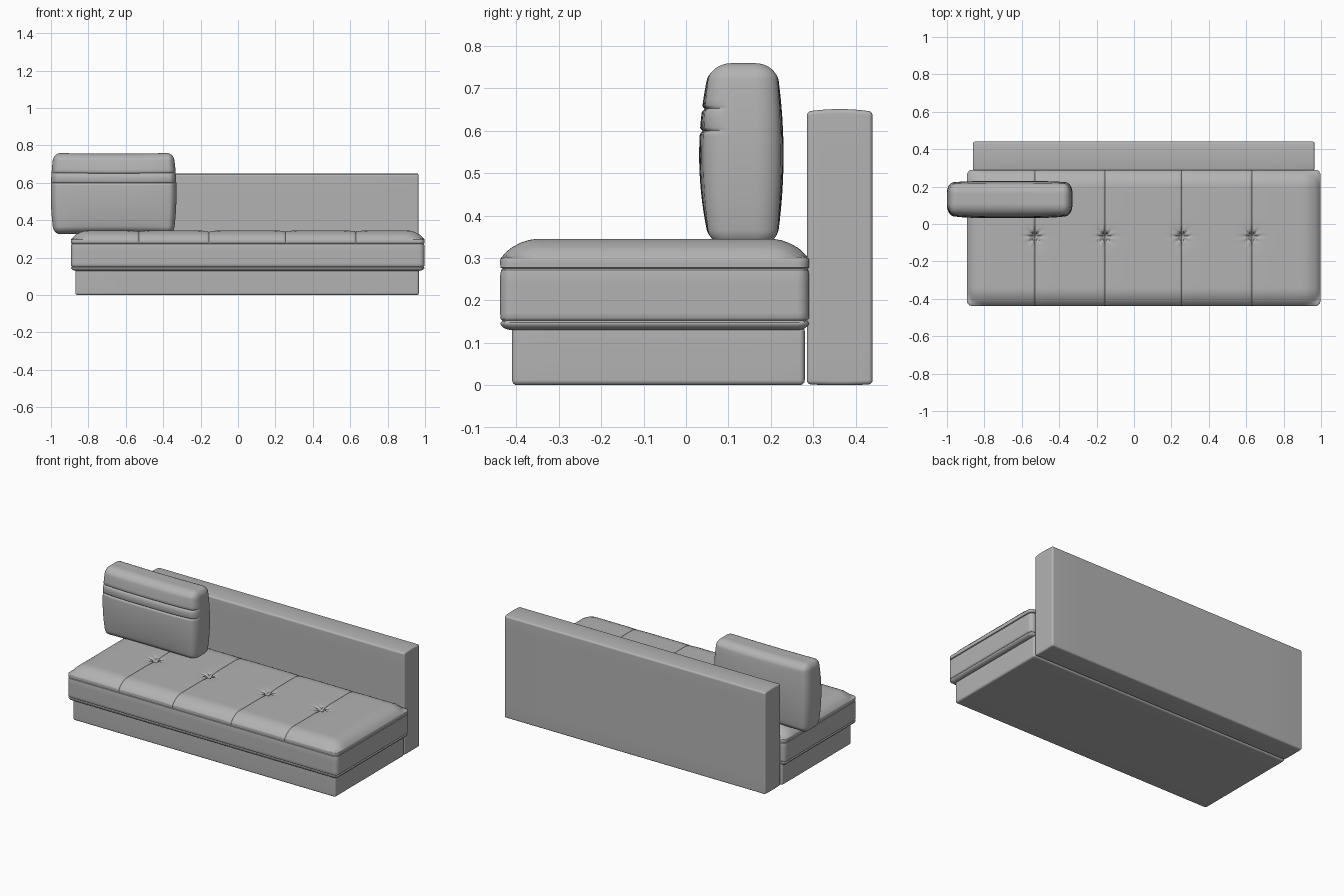
import bpy, bmesh, math
from mathutils import Vector

if "Cube" in bpy.data.objects:
    bpy.data.objects.remove(bpy.data.objects["Cube"])

fabric = bpy.data.materials.new("grey_fabric")
fabric.diffuse_color = (0.45, 0.45, 0.45, 1)
fabric.use_nodes = True
fabric.node_tree.nodes["Principled BSDF"].inputs["Base Color"].default_value = fabric.diffuse_color


def axis(lo, hi, r, n, cuts):
    """Grid positions along one axis: rounded ends, even middle, extra cuts."""
    k = 5
    ends = [r - r * math.tan(math.pi / 4 * (1 - i / k)) for i in range(k + 1)]
    must = [lo + e for e in ends] + [hi - e for e in ends] + list(cuts)
    mid = [lo + r + (hi - lo - 2 * r) * i / n for i in range(1, n)]
    return sorted(must + [m for m in mid if all(abs(m - c) > 0.004 for c in must)])


def soft_box(name, lo, hi, r, n, cuts=((), (), ()), shape=None):
    """Rounded box with a regular surface grid, then reshaped by a function."""
    ax = [axis(lo[i], hi[i], r[i], n[i], cuts[i]) for i in range(3)]
    bm, verts = bmesh.new(), {}

    def vert(key):
        if key not in verts:
            p = [ax[i][key[i]] for i in range(3)]
            inner = [min(max(p[i], lo[i] + r[i]), hi[i] - r[i]) for i in range(3)]
            d = Vector([(p[i] - inner[i]) / r[i] for i in range(3)]).normalized()
            q = Vector([inner[i] + d[i] * r[i] for i in range(3)])
            verts[key] = bm.verts.new(shape(q) if shape else q)
        return verts[key]

    for c in range(3):
        a, b = (c + 1) % 3, (c + 2) % 3
        for end in (0, len(ax[c]) - 1):
            for i in range(len(ax[a]) - 1):
                for j in range(len(ax[b]) - 1):
                    quad = []
                    for di, dj in ((0, 0), (1, 0), (1, 1), (0, 1)):
                        key = [0, 0, 0]
                        key[c], key[a], key[b] = end, i + di, j + dj
                        quad.append(vert(tuple(key)))
                    bm.faces.new(quad if end else quad[::-1])
    bmesh.ops.recalc_face_normals(bm, faces=bm.faces)
    mesh = bpy.data.meshes.new(name)
    bm.to_mesh(mesh)
    bm.free()
    mesh.materials.append(fabric)
    ob = bpy.data.objects.new(name, mesh)
    bpy.context.collection.objects.link(ob)
    bpy.ops.object.select_all(action='DESELECT')
    ob.select_set(True)
    bpy.context.view_layer.objects.active = ob
    bpy.ops.object.shade_smooth_by_angle(angle=math.radians(35))
    return ob


def bump(d, w):
    return math.exp(-(d / w) ** 2)


# Plinth under the seat
soft_box("base", (-0.87, -0.41, 0.0), (0.967, 0.28, 0.14), (0.012,) * 3, (8, 6, 3))


# Backrest panel with a slightly crowned top and bottom
def back_shape(p):
    v = (p.y - 0.3625) / 0.0775
    p.z += (0.006 if p.z > 0.3 else -0.002) * (1 - v * v) * abs(p.z - 0.324) / 0.324
    return p


soft_box("backrest", (-0.862, 0.285, 0.002), (0.965, 0.44, 0.645), (0.01,) * 3,
         (8, 8, 8), shape=back_shape)

# Seat mattress with seams, cross creases and pulled tufts
S_LO, S_HI = (-0.893, -0.438, 0.13), (0.997, 0.29, 0.345)
TUFTS, TUFT_Y = (-0.53, -0.155, 0.255, 0.63), -0.065
SEAMS = (0.152, 0.275)


def seat_shape(p):
    # stitched seams round the sides
    for s in SEAMS:
        g = 0.006 * bump(p.z - s, 0.003)
        p.x -= g * (1 if p.x > 0 else -1) * (min(p.x - S_LO[0], S_HI[0] - p.x) < 0.01)
        p.y -= g * (1 if p.y > 0 else -1) * (min(p.y - S_LO[1], S_HI[1] - p.y) < 0.01)
    if p.z <= 0.276:
        return p
    # soft fall-off towards the rim
    ex = max(0, 1 - min(p.x - S_LO[0], S_HI[0] - p.x) / 0.09)
    ey = max(0, 1 - min(p.y - S_LO[1], S_HI[1] - p.y) / 0.09)
    e = min(1, math.hypot(ex, ey))
    lift = (p.z - 0.275) / 0.07
    p.z -= 0.042 * e * e * lift
    for x0 in TUFTS:
        dx, dy = p.x - x0, p.y - TUFT_Y
        crease = bump(dx, 0.004)
        p.z -= lift * (0.006 * crease + 0.002 * bump(dx, 0.04))
        if p.y < S_LO[1] + 0.02:
            p.y += 0.004 * crease
        d = math.hypot(dx, dy)
        folds = 0.004 * math.cos(8 * math.atan2(dy, dx)) * bump(d - 0.03, 0.018)
        p.z -= lift * (0.024 * bump(d, 0.018) + 0.006 * bump(d, 0.05) + folds)
    return p


near = (-0.05, -0.04, -0.03, -0.022, -0.015, -0.009, -0.0045, 0,
        0.0045, 0.009, 0.015, 0.022, 0.03, 0.04, 0.05)
soft_box("seat", S_LO, S_HI, (0.028, 0.028, 0.018), (70, 36, 8),
         ([x + d for x in TUFTS for d in near], [TUFT_Y + d for d in near],
          [s + d for s in SEAMS for d in (-0.003, 0, 0.003, 0.006)]), seat_shape)

# Loose back cushion, plump, with two pleats on its front
C_LO, C_HI = (-0.985, 0.057, 0.325), (-0.345, 0.213, 0.76)
PLEATS = (0.6, 0.653)


def cushion_shape(p):
    u = (p.x + 0.665) / 0.32
    v = (p.y - 0.135) / 0.078
    w = (p.z - 0.5425) / 0.2175
    if v < -0.5:
        for s in PLEATS:
            p.y += 0.007 * bump(p.z - s, 0.004)
    swell = (1 - w * w) * (1 - 0.6 * u ** 4)
    p.y += v * swell * (0.026 if v < 0 else 0.017)
    p.x += u * 0.016 * (1 - w * w)
    p.z -= 0.004 * w * (1 - u * u)
    return p


soft_box("back_cushion", C_LO, C_HI, (0.035, 0.05, 0.04), (24, 6, 16),
         ((), (), [s + d for s in PLEATS for d in (-0.008, -0.004, 0, 0.004, 0.008)]),
         cushion_shape)
